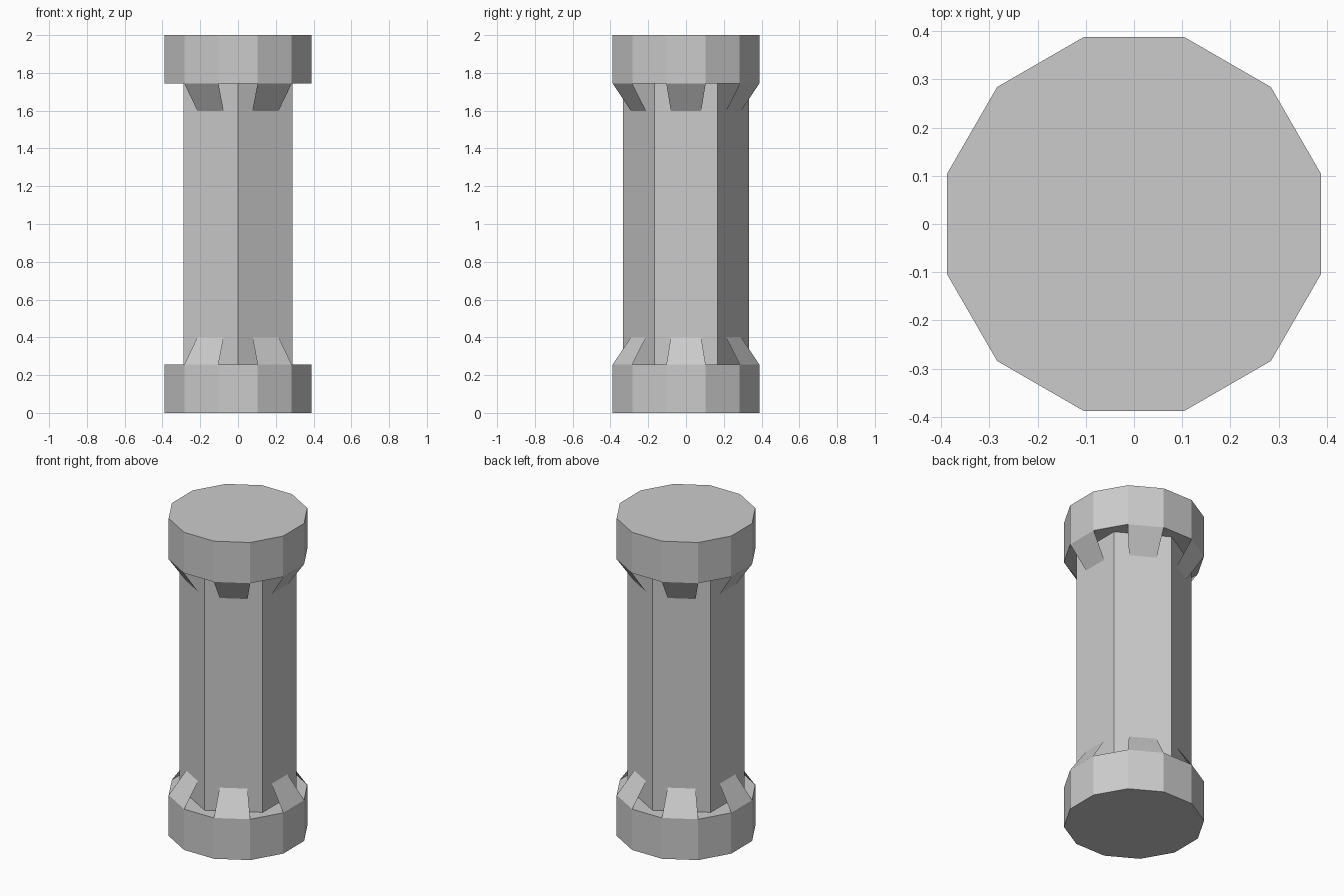
import bpy
import bmesh
from math import cos, sin, pi

cube = bpy.data.objects.get("Cube")
if cube:
    bpy.data.objects.remove(cube, do_unlink=True)

HEIGHT = 2.0
CAP_HEIGHT = 0.257
CAP_APOTHEM = 0.388
SHAFT_APOTHEM = 0.289
BRACE_HEIGHT = 0.146

stone = bpy.data.materials.new("grey stone")
stone.use_nodes = True
grey = (0.6, 0.6, 0.6, 1)
stone.diffuse_color = grey
stone.node_tree.nodes["Principled BSDF"].inputs["Base Color"].default_value = grey


def finish(name, bm):
    mesh = bpy.data.meshes.new(name)
    bm.to_mesh(mesh)
    bm.free()
    mesh.materials.append(stone)
    obj = bpy.data.objects.new(name, mesh)
    bpy.context.collection.objects.link(obj)
    return obj


def prism(name, sides, apothem, z0, z1):
    """Upright prism with one flat side facing +x."""
    bm = bmesh.new()
    radius = apothem / cos(pi / sides)
    angles = [(i + 0.5) * 2 * pi / sides for i in range(sides)]
    base = bm.faces.new([bm.verts.new((radius * cos(a), radius * sin(a), z0))
                         for a in angles])
    top = bmesh.ops.extrude_face_region(bm, geom=[base], use_keep_orig=True)
    moved = [v for v in top["geom"] if isinstance(v, bmesh.types.BMVert)]
    bmesh.ops.translate(bm, verts=moved, vec=(0, 0, z1 - z0))
    bmesh.ops.recalc_face_normals(bm, faces=bm.faces)
    return finish(name, bm)


def braces(name, z_cap, z_tip):
    """Ring of six sloping flat plates from the cap rim to the shaft."""
    bm = bmesh.new()
    corners = [(CAP_APOTHEM, -0.104, z_cap), (CAP_APOTHEM, 0.104, z_cap),
               (SHAFT_APOTHEM, 0.08, z_tip), (SHAFT_APOTHEM, -0.08, z_tip)]
    if z_tip < z_cap:
        corners.reverse()
    for i in range(6):
        c, s = cos(i * pi / 3), sin(i * pi / 3)
        bm.faces.new([bm.verts.new((x * c - y * s, x * s + y * c, z))
                      for x, y, z in corners])
    return finish(name, bm)


# Six-sided shaft between two twelve-sided caps
prism("shaft", 6, SHAFT_APOTHEM, CAP_HEIGHT, HEIGHT - CAP_HEIGHT)
prism("base_cap", 12, CAP_APOTHEM, 0, CAP_HEIGHT)
prism("top_cap", 12, CAP_APOTHEM, HEIGHT - CAP_HEIGHT, HEIGHT)

# Sloping plates at both ends
braces("base_braces", CAP_HEIGHT, CAP_HEIGHT + BRACE_HEIGHT)
braces("top_braces", HEIGHT - CAP_HEIGHT, HEIGHT - CAP_HEIGHT - BRACE_HEIGHT)
